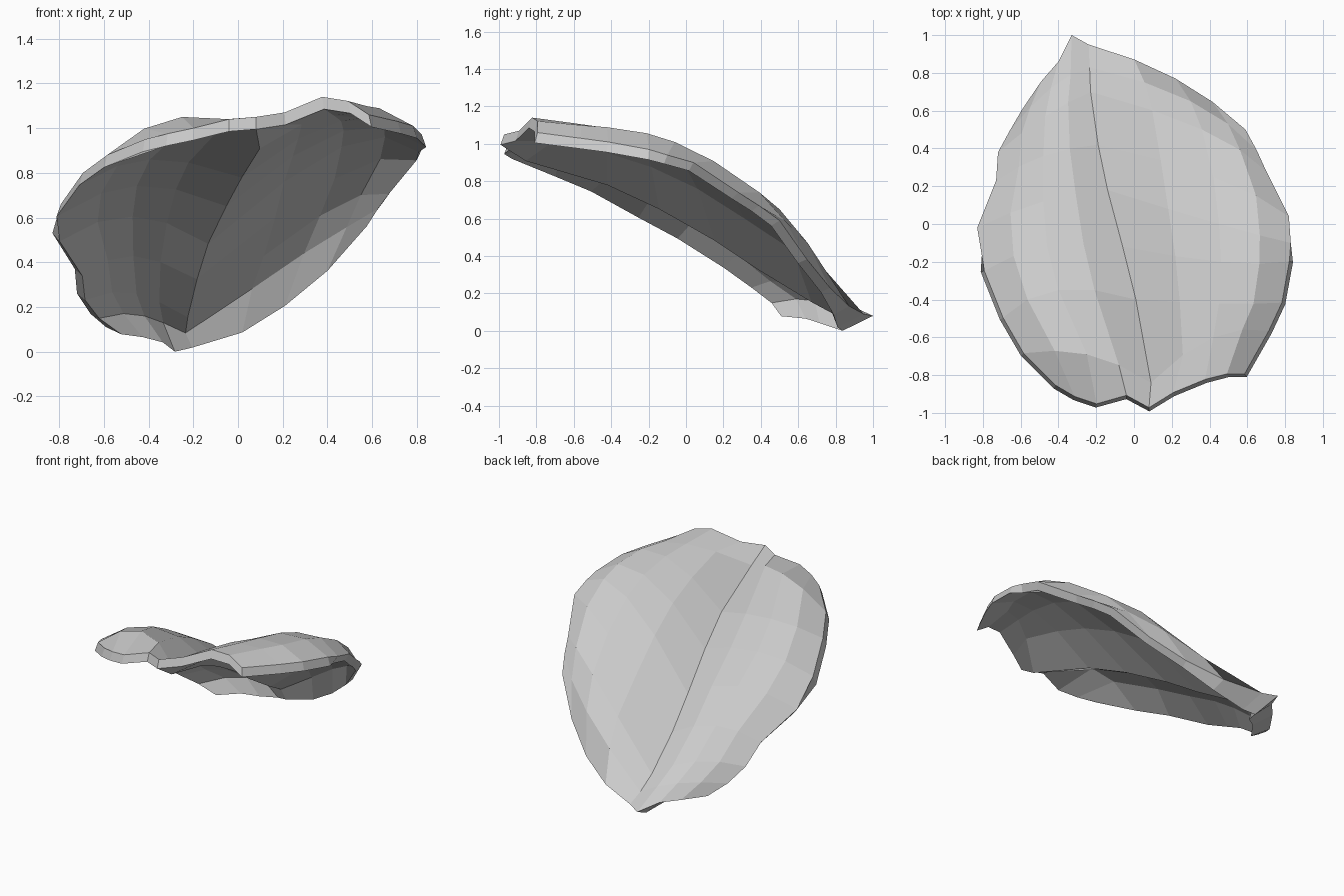
import bpy
import bmesh
from mathutils import Vector

cube = bpy.data.objects.get("Cube")
if cube:
    bpy.data.objects.remove(cube, do_unlink=True)

# Lengthwise rails of the upper surface, from the pointed back to the raised front
left_edge = [(-.59, .61, .11), (-.66, .49, .17), (-.72, .38, .26), (-.73, .23, .37),
             (-.83, -.02, .53), (-.8, -.25, .66), (-.7, -.5, .8), (-.59, -.69, .88),
             (-.42, -.86, .95)]
left_ridge = [(-.4, .86, .11), (-.44, .72, .2), (-.47, .57, .3), (-.48, .36, .47),
              (-.48, .12, .65), (-.46, -.12, .79), (-.4, -.35, .91), (-.25, -.69, 1.05),
              (-.2, -.96, 1.0)]
midrib = [(-.24, .95, .09), (-.235, .83, .13), (-.23, .7, .2), (-.19, .42, .37),
          (-.14, .18, .53), (-.06, -.12, .7), (.01, -.4, .83), (.09, -.84, .96),
          (.08, -.98, 1.05)]
right_ridge = [(.22, .77, .23), (.3, .65, .47), (.36, .5, .65), (.42, .25, .82),
               (.45, 0, .965), (.46, -.2, 1.04), (.45, -.42, 1.085), (.42, -.6, 1.11),
               (.38, -.83, 1.14)]
right_edge = [(.59, .5, .59), (.65, .39, .67), (.7, .28, .74), (.82, .04, .9),
              (.83, -.1, .94), (.83, -.2, .97), (.79, -.42, 1.01), (.72, -.57, 1.03),
              (.59, -.8, 1.06)]

THICKNESS = 0.055
STEPS = 4


def arch(a, b, c, t):
    """Point at t on the parabola that passes through a, b and c."""
    a, b, c = Vector(a), Vector(b), Vector(c)
    return a * (1 - t) * (1 - 2 * t) + b * 4 * t * (1 - t) + c * t * (2 * t - 1)


def cross_section(row):
    """Two arched lobes that meet in a sharp groove at the midrib."""
    l, lr, m, rr, r = (rail[row] for rail in
                       (left_edge, left_ridge, midrib, right_ridge, right_edge))
    left = [arch(l, lr, m, i / STEPS) for i in range(STEPS)]
    right = [arch(m, rr, r, i / STEPS) for i in range(STEPS + 1)]
    return left + right


def loop_around(grid):
    """Border vertices of a grid, in order."""
    return (grid[0] + [line[-1] for line in grid[1:-1]]
            + grid[-1][::-1] + [line[0] for line in grid[-2:0:-1]])


def make_material(name, color):
    mat = bpy.data.materials.new(name)
    mat.use_nodes = True
    mat.diffuse_color = color
    mat.node_tree.nodes["Principled BSDF"].inputs["Base Color"].default_value = color
    return mat


# Upper surface, with a pulled-out tip at the back and a small notch at the front
sections = [cross_section(row) for row in range(len(midrib))]
tip = STEPS - 1
sections[0][tip] = Vector((-.33, 1.0, .08))
sections[-1][tip] = Vector((-.04, -.915, 1.04))
sections[-1][STEPS + 1] = Vector((.21, -.9, 1.07))

bm = bmesh.new()
top = [[bm.verts.new(p) for p in section] for section in sections]
rows, cols = len(top), len(top[0])
for j in range(rows - 1):
    for i in range(cols - 1):
        bm.faces.new((top[j][i], top[j + 1][i], top[j + 1][i + 1], top[j][i + 1]))
bm.normal_update()

# Lower surface, offset along the normals and drawn back under the tip
bottom = [[bm.verts.new(v.co - v.normal * THICKNESS) for v in line] for line in top]
for i, pull in enumerate((.5, .6, .85, 1, .8, .3)):
    bottom[0][i].co += Vector((.05, -.14, -.03)) * pull
for j in range(rows - 1):
    for i in range(cols - 1):
        bm.faces.new((bottom[j][i], bottom[j][i + 1], bottom[j + 1][i + 1], bottom[j + 1][i]))

# Rim that joins both surfaces; the front part flares outward below
outer, inner = loop_around(top), loop_around(bottom)
for upper, lower in zip(outer, inner):
    if upper.co.y < -.15:
        outward = Vector((upper.co.x, upper.co.y, 0)).normalized()
        lower.co = upper.co + outward * .012 - Vector((0, 0, THICKNESS))
        upper.co -= outward * .008
for k in range(len(outer)):
    bm.faces.new((outer[k - 1], outer[k], inner[k], inner[k - 1]))

# Rest the shell on the ground
lowest = min(v.co.z for v in bm.verts)
bmesh.ops.translate(bm, verts=bm.verts[:], vec=(0, 0, -lowest))
bmesh.ops.recalc_face_normals(bm, faces=bm.faces[:])

mesh = bpy.data.meshes.new("curved_shell")
bm.to_mesh(mesh)
bm.free()
mesh.materials.append(make_material("light_grey", (.6, .6, .6, 1)))
shell = bpy.data.objects.new("curved_shell", mesh)
bpy.context.collection.objects.link(shell)
